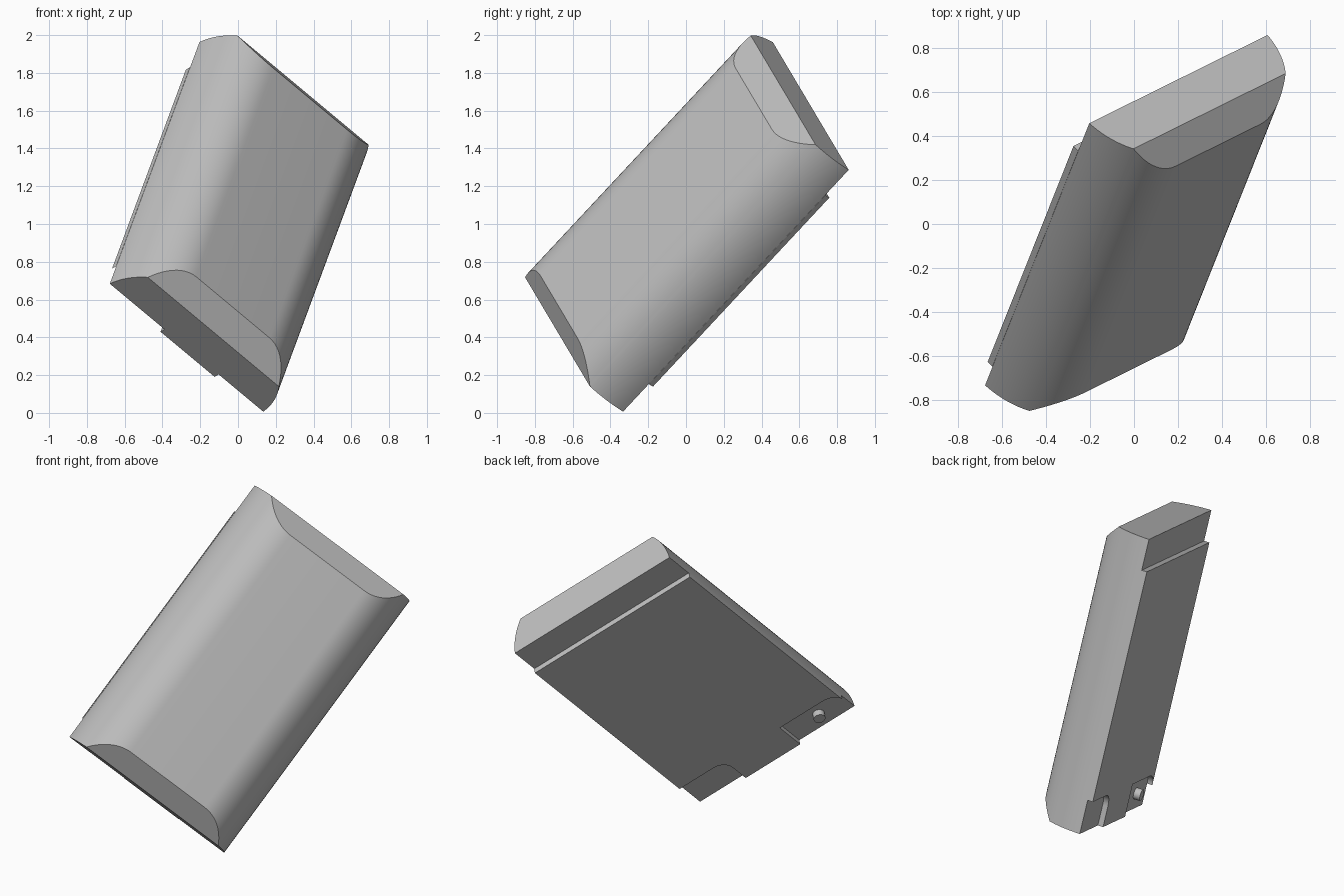
import bpy, bmesh, math
from mathutils import Matrix, Vector

if "Cube" in bpy.data.objects:
    bpy.data.objects.remove(bpy.data.objects["Cube"], do_unlink=True)

# Tilted frame of the part: width, length, thickness
length = Vector((0.262, 0.659, 0.706)).normalized()
width = Vector((0.716, 0.350, -0.604))
width = (width - length * width.dot(length)).normalized()
thick = width.cross(length)
FRAME = Matrix((width, length, thick)).transposed().to_4x4()
FRAME.translation = (-0.035, 0.063, 0.985)

HALF_W, HALF_L = 0.567, 0.907
FLAT, TOP, STEP = 0.27, 0.33, 0.033      # flat half width, front height, panel thickness

grey = bpy.data.materials.new("plain grey")
grey.use_nodes = True
colour = (0.52, 0.52, 0.52, 1)
grey.diffuse_color = colour
grey.node_tree.nodes["Principled BSDF"].inputs["Base Color"].default_value = colour


def finish(bm, name):
    bmesh.ops.recalc_face_normals(bm, faces=bm.faces)
    mesh = bpy.data.meshes.new(name)
    bm.to_mesh(mesh)
    bm.free()
    mesh.materials.append(grey)
    obj = bpy.data.objects.new(name, mesh)
    bpy.context.collection.objects.link(obj)
    obj.matrix_world = FRAME
    for o in bpy.context.selected_objects:
        o.select_set(False)
    obj.select_set(True)
    bpy.context.view_layer.objects.active = obj
    bpy.ops.object.shade_smooth_by_angle(angle=math.radians(25))
    return obj


def extrude(points, direction):
    bm = bmesh.new()
    face = bm.faces.new([bm.verts.new(p) for p in points])
    new = bmesh.ops.extrude_face_region(bm, geom=[face])["geom"]
    verts = [v for v in new if isinstance(v, bmesh.types.BMVert)]
    bmesh.ops.translate(bm, verts=verts, vec=direction)
    return bm


def arc(cx, cy, rx, ry, start, end, steps):
    angles = [start + (end - start) * i / steps for i in range(steps + 1)]
    return [(cx + rx * math.cos(a), cy + ry * math.sin(a)) for a in angles]


# Body: flat back, elliptical sides, flat front
start = math.asin(STEP / (TOP + STEP))
side = arc(FLAT, -STEP, HALF_W - FLAT, TOP + STEP, start, math.pi / 2, 20)
section = side + [(-x, z) for x, z in reversed(side)]
bm = extrude([(x, -HALF_L, z) for x, z in section], (0, 2 * HALF_L, 0))

# Sloped facets across the front at both ends
for end in (-1, 1):
    cut = bmesh.ops.bisect_plane(
        bm, geom=bm.verts[:] + bm.edges[:] + bm.faces[:],
        plane_co=(0, end * HALF_L, 0.22), plane_no=(0, end * 0.11, 0.125),
        clear_outer=True)["geom_cut"]
    bmesh.ops.holes_fill(bm, edges=[e for e in cut if isinstance(e, bmesh.types.BMEdge)])
finish(bm, "body")

# Raised back panel with two corner pockets at the lower end
low = -HALF_L
half_pi = math.pi / 2
outline = [(-HALF_W, HALF_L - 0.19), (HALF_W, HALF_L - 0.19), (HALF_W, low + 0.207)]
inner = HALF_W - 0.33
outline += arc(inner + 0.08, low + 0.127, 0.08, 0.08, half_pi, math.pi, 8)
outline += [(inner, low), (-HALF_W + 0.405, low), (-HALF_W + 0.405, low + 0.2)]
outline += arc(-HALF_W + 0.09, low + 0.13, 0.09, 0.07, half_pi, math.pi, 8)
finish(extrude([(x, y, 0) for x, y in outline], (0, 0, -STEP)), "back_panel")

# Small round stud in one pocket
bm = bmesh.new()
bmesh.ops.create_cone(bm, cap_ends=True, segments=24, radius1=0.035, radius2=0.035, depth=0.05,
                      matrix=Matrix.Translation((-HALF_W + 0.19, low + 0.1, -0.015)))
finish(bm, "stud")
